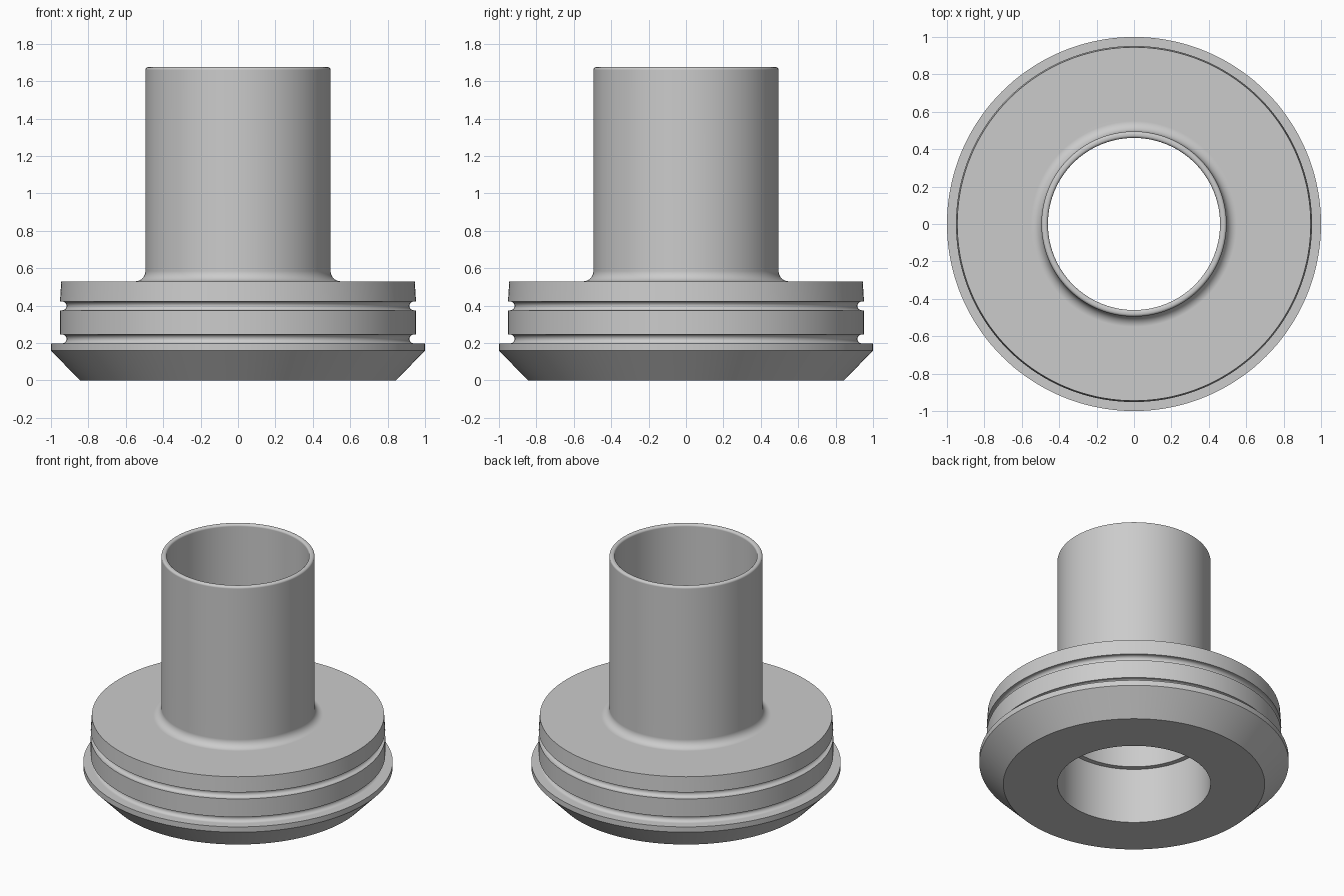
import bpy, bmesh
from math import cos, sin, radians, tau

if "Cube" in bpy.data.objects:
    bpy.data.objects.remove(bpy.data.objects["Cube"], do_unlink=True)

SEGMENTS = 144
BORE, TUBE, BODY, RIM = 0.46, 0.495, 0.952, 1.0
TOP, DECK = 1.675, 0.53

steel = bpy.data.materials.new("plain grey metal")
steel.use_nodes = True
grey = (0.6, 0.6, 0.6, 1)
steel.diffuse_color = grey
steel.node_tree.nodes["Principled BSDF"].inputs["Base Color"].default_value = grey


def arc(r, z, radius, start, end, steps=8):
    """Points on an arc in the radius/height plane, angles in degrees."""
    angles = [radians(start + (end - start) * i / steps) for i in range(steps + 1)]
    return [(r + radius * cos(a), z + radius * sin(a)) for a in angles]


def groove(low, high):
    """Round-bottomed seal groove, from its lower lip to its upper lip."""
    half = (high - low) / 2
    return ([(BODY, low)] + arc(0.917 + half, low + half, half, 270, 90, 14)
            + [(BODY, high)])


def lathe(name, profile):
    """Turn a closed profile about the z axis."""
    bm = bmesh.new()
    rings = []
    for i in range(SEGMENTS):
        a = tau * i / SEGMENTS
        rings.append([bm.verts.new((r * cos(a), r * sin(a), z)) for r, z in profile])
    for i, ring in enumerate(rings):
        following = rings[(i + 1) % SEGMENTS]
        for j in range(len(profile)):
            k = (j + 1) % len(profile)
            bm.faces.new((ring[j], following[j], following[k], ring[k]))
    bmesh.ops.recalc_face_normals(bm, faces=bm.faces)
    mesh = bpy.data.meshes.new(name)
    bm.to_mesh(mesh)
    bm.free()
    mesh.materials.append(steel)
    obj = bpy.data.objects.new(name, mesh)
    bpy.context.collection.objects.link(obj)
    bpy.ops.object.select_all(action="DESELECT")
    obj.select_set(True)
    bpy.context.view_layer.objects.active = obj
    bpy.ops.object.shade_smooth_by_angle(angle=radians(30))
    weighted = obj.modifiers.new("even shading", "WEIGHTED_NORMAL")
    weighted.keep_sharp = True
    return obj


fillet, lip = 0.055, 0.015

# Chamfered foot and rim
profile = [(TUBE, 0), (0.845, 0), (RIM, 0.16), (RIM, 0.198)]
# Grooved body with a slightly tapered upper band
profile += groove(0.198, 0.246) + groove(0.375, 0.422) + [(0.945, DECK)]
# Fillet into the tube and rounded tube mouth
profile += arc(TUBE + fillet, DECK + fillet, fillet, 270, 180)
profile += arc(TUBE - lip, TOP - lip, lip, 0, 90)
profile += arc(BORE + lip, TOP - lip, lip, 90, 180)
# Bore with the wider counterbore below
profile += [(BORE, 0.395), (TUBE, 0.395)]

lathe("flanged_tube", profile)
